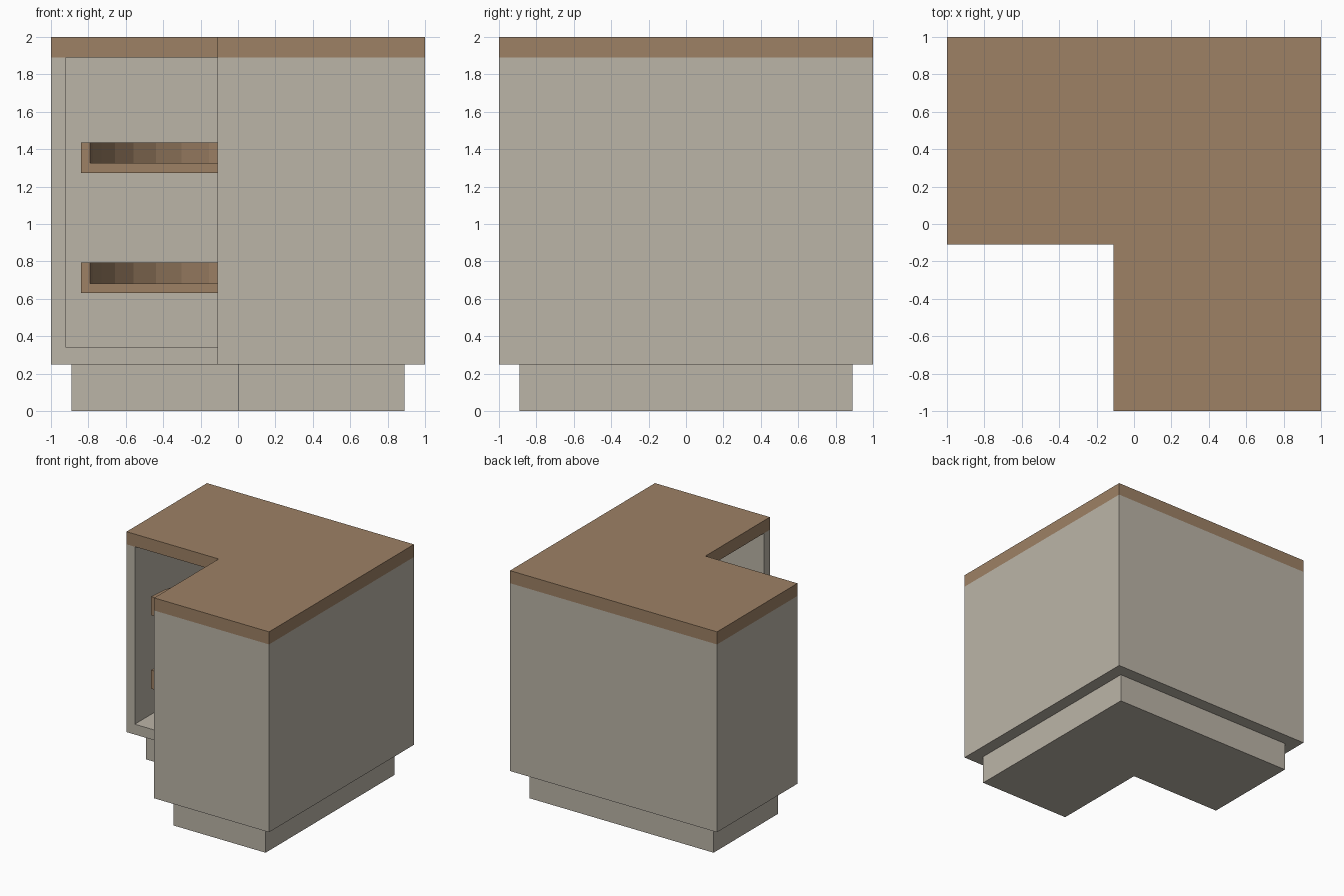
import bpy, bmesh
from math import cos, sin, radians

if "Cube" in bpy.data.objects:
    bpy.data.objects.remove(bpy.data.objects["Cube"])


def material(name, rgb):
    mat = bpy.data.materials.new(name)
    mat.diffuse_color = (*rgb, 1)
    mat.use_nodes = True
    mat.node_tree.nodes["Principled BSDF"].inputs["Base Color"].default_value = mat.diffuse_color
    return mat


BEIGE = material("painted_beige", (0.50, 0.46, 0.39))
WOOD = material("brown_wood", (0.34, 0.22, 0.13))


def prism(name, outline, z0, z1, mat):
    """Extrude a flat outline from z0 up to z1."""
    bm = bmesh.new()
    face = bm.faces.new([bm.verts.new((x, y, z0)) for x, y in outline])
    top = bmesh.ops.extrude_face_region(bm, geom=[face], use_keep_orig=True)["geom"]
    for v in top:
        if isinstance(v, bmesh.types.BMVert):
            v.co.z = z1
    bmesh.ops.recalc_face_normals(bm, faces=bm.faces)
    mesh = bpy.data.meshes.new(name)
    bm.to_mesh(mesh)
    bm.free()
    mesh.materials.append(mat)
    obj = bpy.data.objects.new(name, mesh)
    bpy.context.collection.objects.link(obj)
    return obj


def l_shape(outer, notch):
    """Square of half-width outer with its front-left corner cut away."""
    return [(-outer, notch), (notch, notch), (notch, -outer),
            (outer, -outer), (outer, outer), (-outer, outer)]


def arc(r, start, end, steps):
    return [(r * cos(radians(start + (end - start) * i / steps)),
             r * sin(radians(start + (end - start) * i / steps)))
            for i in range(steps + 1)]


N, W = -0.11, 0.92  # notch position, inner wall position

# Plinth, countertop and cabinet floor
prism("toe_kick", l_shape(0.89, 0), 0, 0.25, BEIGE)
prism("countertop", l_shape(1, N), 1.89, 2.0, WOOD)
prism("cabinet_floor", l_shape(W, N), 0.25, 0.34, BEIGE)

# Outer walls, open towards the inner corner
walls = [(-1, N), (-W, N), (-W, W), (W, W), (W, -W), (N, -W),
         (N, -1), (1, -1), (1, 1), (-1, 1)]
prism("cabinet_walls", walls, 0.25, 1.89, BEIGE)

# Three-quarter round carousel trays with a raised rim
for label, z in (("lower", 0.63), ("upper", 1.272)):
    prism(label + "_tray_base", [(0, 0)] + arc(0.79, -90, 180, 24), z, z + 0.053, WOOD)
    prism(label + "_tray_rim", arc(0.84, -90, 180, 24) + arc(0.79, 180, -90, 24),
          z, z + 0.163, WOOD)

# Slim pole carrying the trays
prism("carousel_pole", arc(0.03, 0, 330, 11), 0.34, 1.89, WOOD)
